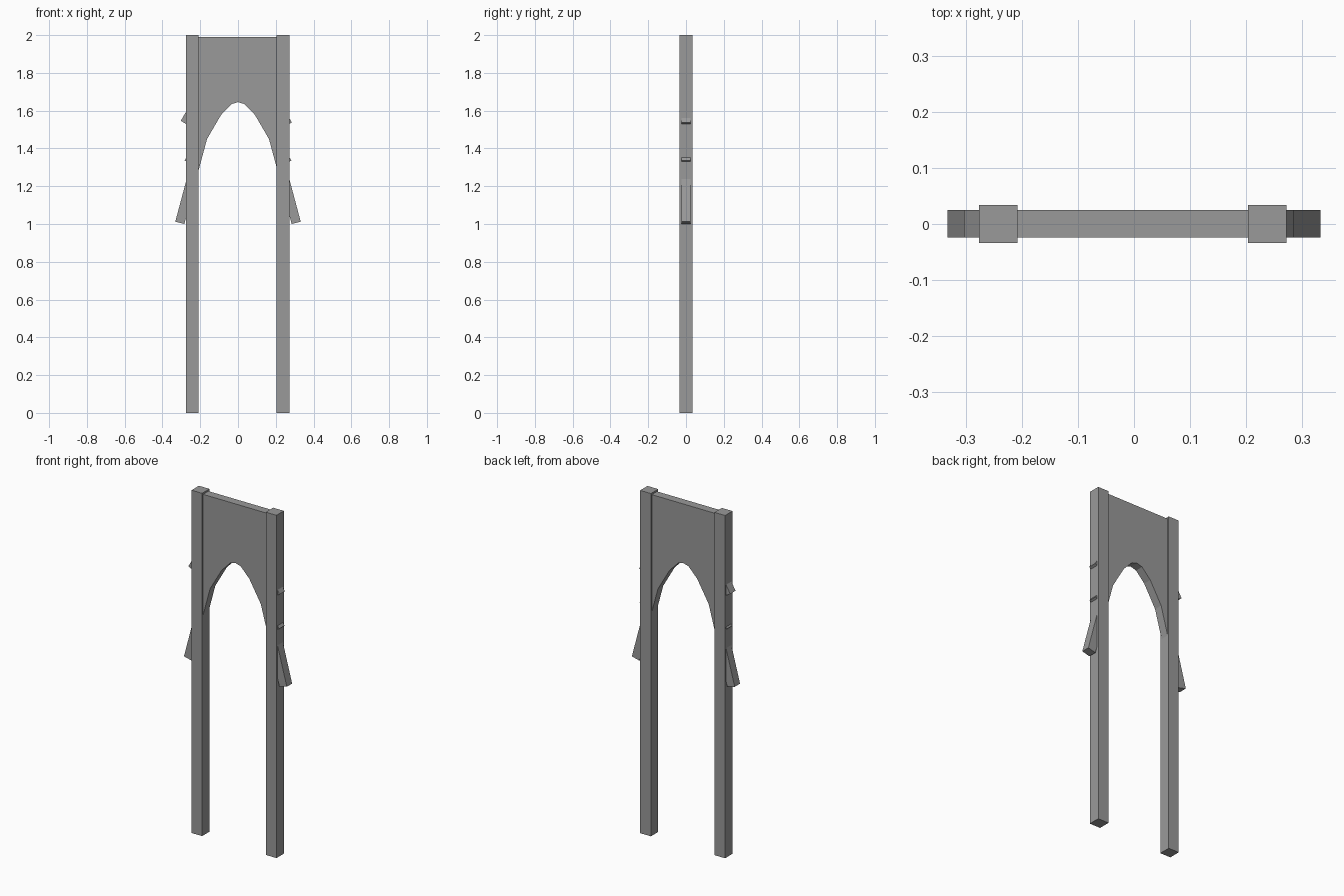
import bpy, bmesh

if "Cube" in bpy.data.objects:
    bpy.data.objects.remove(bpy.data.objects["Cube"])

# Dark grey for the whole model
grey = bpy.data.materials.new("dark_grey")
grey.diffuse_color = (0.32, 0.32, 0.32, 1)
grey.use_nodes = True
grey.node_tree.nodes["Principled BSDF"].inputs["Base Color"].default_value = grey.diffuse_color


def prism(name, outline, y0, y1):
    """Extrude an x-z outline from y0 to y1."""
    bm = bmesh.new()
    face = bm.faces.new([bm.verts.new((x, y0, z)) for x, z in outline])
    ext = bmesh.ops.extrude_face_region(bm, geom=[face])
    verts = [g for g in ext["geom"] if isinstance(g, bmesh.types.BMVert)]
    bmesh.ops.translate(bm, verts=verts, vec=(0, y1 - y0, 0))
    bmesh.ops.recalc_face_normals(bm, faces=bm.faces)
    mesh = bpy.data.meshes.new(name)
    bm.to_mesh(mesh)
    bm.free()
    mesh.materials.append(grey)
    obj = bpy.data.objects.new(name, mesh)
    bpy.context.collection.objects.link(obj)
    return obj


Y0, Y1 = -0.024, 0.025

# Square posts
for name, x0, x1 in (("left_post", -0.276, -0.208), ("right_post", 0.203, 0.272)):
    prism(name, [(x0, 0), (x1, 0), (x1, 2), (x0, 2)], -0.034, 0.034)

# Header panel with faceted pointed arch, edges let into the posts
half = [(0.222, 1.235), (0.164, 1.45), (0.09, 1.577), (0.034, 1.635)]
arch = [(-x, z) for x, z in half] + [(0, 1.645)] + half[::-1]
prism("arch_panel", arch + [(0.222, 1.99), (-0.222, 1.99)], Y0, Y1)

# Slanted arch ends that break through the outer sides of the posts
strut = [(0.332, 1.012), (0.284, 1.0), (0.222, 1.235), (0.25, 1.32)]
upper = [(0.285, 1.538), (0.222, 1.50), (0.222, 1.647)]
lower = [(0.283, 1.337), (0.222, 1.30), (0.222, 1.42)]
upper_left = [(0.303, 1.546), (0.222, 1.499), (0.222, 1.686)]
for side, s in (("left", -1), ("right", 1)):
    prism(side + "_strut", [(s * x, z) for x, z in strut], Y0, Y1)
    prism(side + "_lower_nub", [(s * x, z) for x, z in lower], Y0, Y1)
    nub = upper_left if s < 0 else upper
    prism(side + "_upper_nub", [(s * x, z) for x, z in nub], Y0, Y1)
